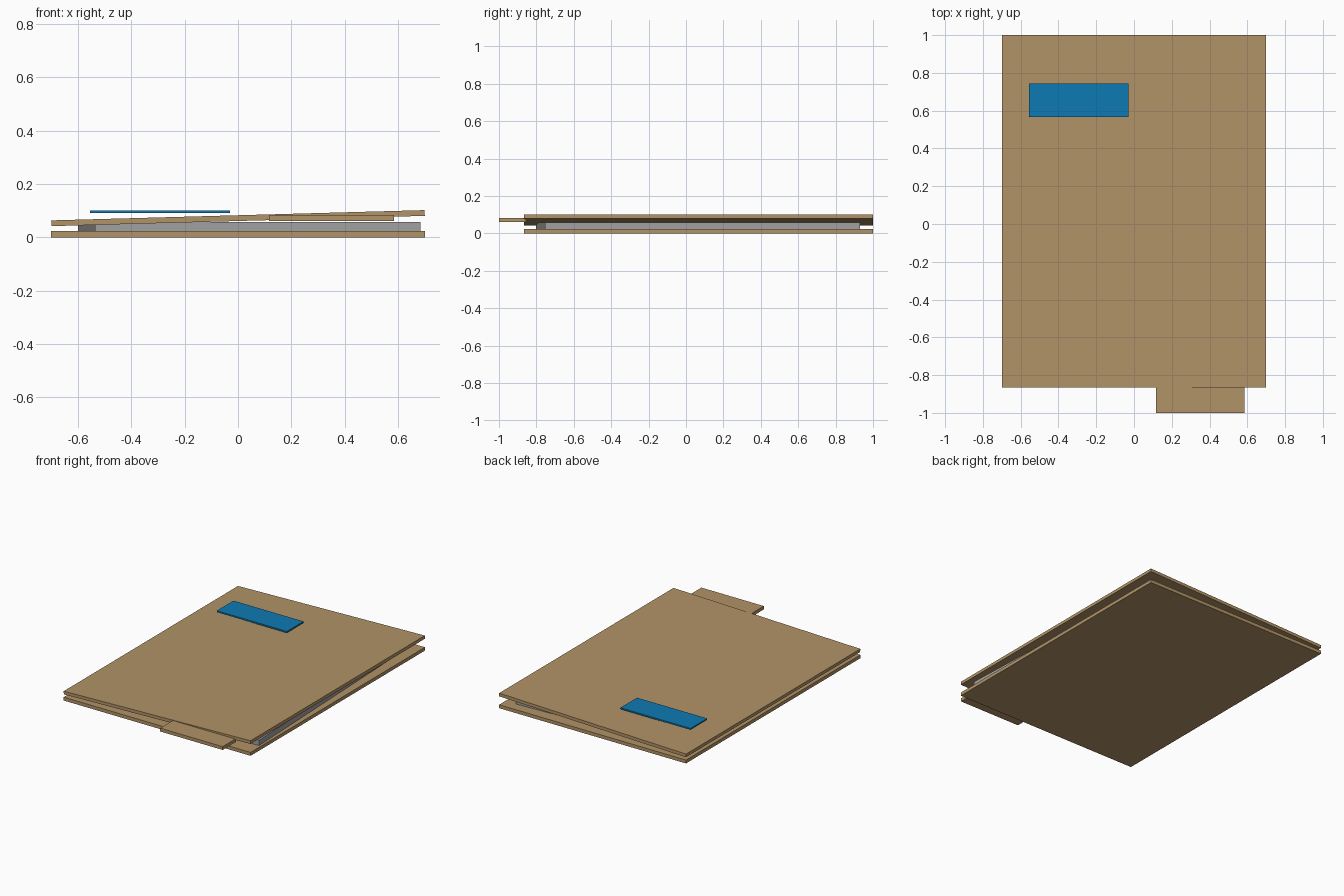
import bpy, math

if "Cube" in bpy.data.objects:
    bpy.data.objects.remove(bpy.data.objects["Cube"])

def material(name, rgb):
    m = bpy.data.materials.new(name)
    m.diffuse_color = (*rgb, 1)
    m.use_nodes = True
    m.node_tree.nodes["Principled BSDF"].inputs["Base Color"].default_value = m.diffuse_color
    return m

CARD = material("kraft card", (0.445, 0.292, 0.136))
PAPER = material("grey paper", (0.36, 0.36, 0.36))
BLUE = material("blue label", (0.004, 0.195, 0.445))

def slab(name, centre, size, mat, rot=(0, 0, 0)):
    bpy.ops.mesh.primitive_cube_add(size=1, location=centre, rotation=rot)
    ob = bpy.context.object
    ob.name = name
    ob.scale = size
    ob.data.materials.append(mat)
    return ob

# Folder covers: flat back, front cover tilted open along its left edge
tilt = -math.atan2(0.0385, 1.4)
slab("back_cover", (0, 0.0675, 0.0115), (1.4, 1.865, 0.023), CARD)
slab("front_cover", (0, 0.0675, 0.072), (1.4, 1.865, 0.0215), CARD, (0, tilt, 0))

# Index tab sticking out of the front edge
slab("index_tab", (0.351, -0.928, 0.072), (0.468, 0.144, 0.0225), CARD)

# Slightly turned stack of sheets
slab("paper_stack", (0.0425, 0.065, 0.0405), (1.221, 1.686, 0.035), PAPER,
     (0, 0, math.radians(2.2)))

# Label above the cover
slab("label", (-0.2925, 0.655, 0.0955), (0.525, 0.178, 0.0098), BLUE)
